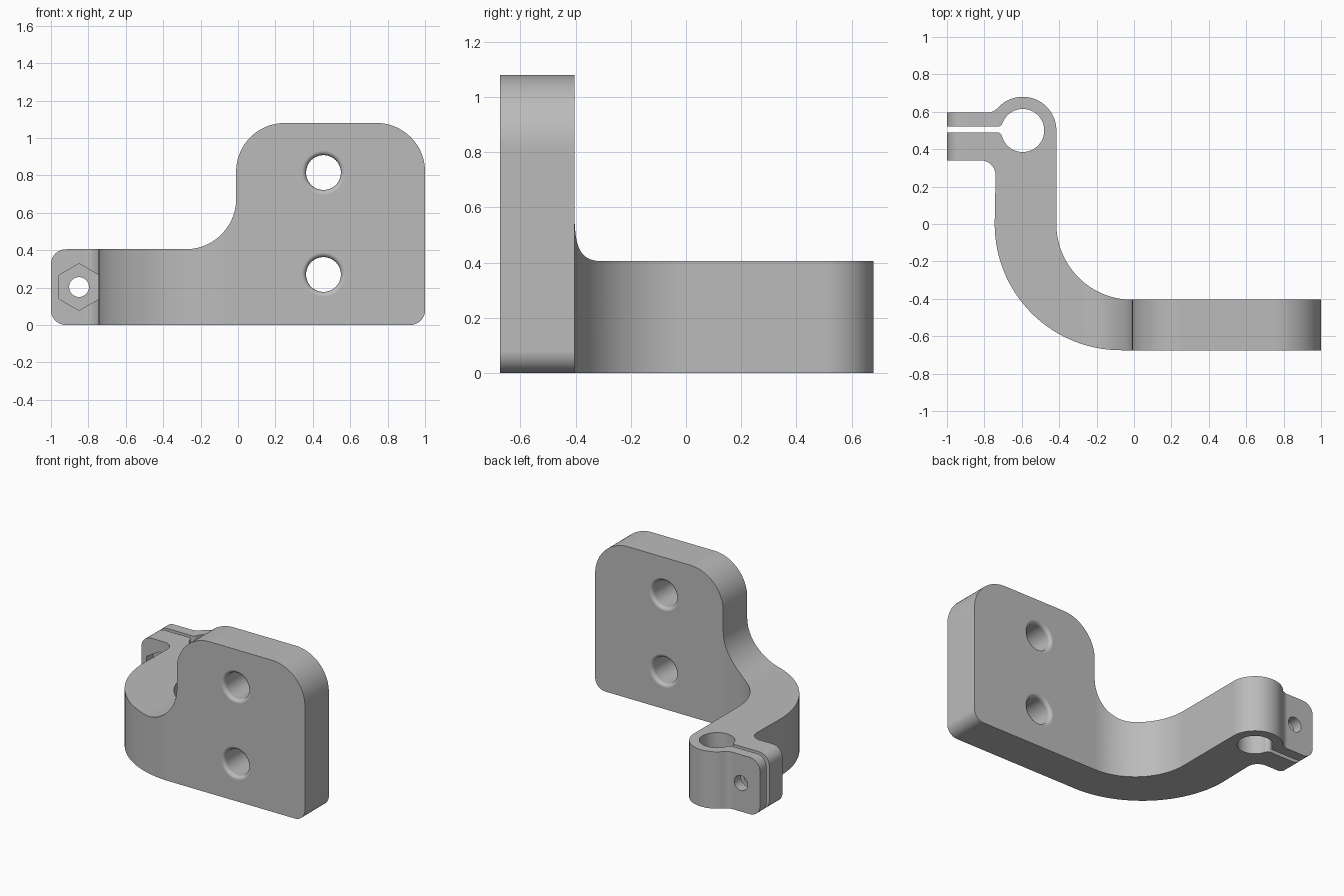
import bpy, bmesh
from math import sin, cos, pi, radians, atan2, degrees
from mathutils import Vector

cube = bpy.data.objects.get("Cube")
if cube:
    bpy.data.objects.remove(cube)

# One plain grey for the whole part
grey = bpy.data.materials.new("plain_grey")
grey.use_nodes = True
colour = (0.5, 0.5, 0.5, 1)
grey.diffuse_color = colour
grey.node_tree.nodes["Principled BSDF"].inputs["Base Color"].default_value = colour


def arc(cx, cy, r, a0, a1):
    """Points on an arc, angles in degrees."""
    n = max(6, int(abs(a1 - a0) / 3))
    return [(cx + r * cos(radians(a0 + (a1 - a0) * i / n)),
             cy + r * sin(radians(a0 + (a1 - a0) * i / n))) for i in range(n + 1)]


def prism(name, outline, place, start, end):
    """Extrude a 2D outline between two depths; place maps (u, v, depth) to a point."""
    bm = bmesh.new()
    face = bm.faces.new([bm.verts.new(place(u, v, start)) for u, v in outline])
    moved = bmesh.ops.extrude_face_region(bm, geom=[face])["geom"]
    step = Vector(place(0, 0, end)) - Vector(place(0, 0, start))
    bmesh.ops.translate(bm, vec=step, verts=[g for g in moved if isinstance(g, bmesh.types.BMVert)])
    bmesh.ops.recalc_face_normals(bm, faces=bm.faces)
    return finish(name, bm)


def finish(name, bm):
    mesh = bpy.data.meshes.new(name)
    bm.to_mesh(mesh)
    bm.free()
    mesh.materials.append(grey)
    obj = bpy.data.objects.new(name, mesh)
    bpy.context.collection.objects.link(obj)
    return obj


def combine(target, tool, operation):
    """Apply a boolean and drop the helper."""
    mod = target.modifiers.new("cut", 'BOOLEAN')
    mod.object, mod.operation, mod.solver = tool, operation, 'EXACT'
    bpy.context.view_layer.objects.active = target
    bpy.ops.object.modifier_apply(modifier=mod.name)
    bpy.data.objects.remove(tool)


def from_top(u, v, d):
    return (u, v, d)


def from_front(u, v, d):
    return (u, d, v)


# Plan outline: plate, curved arm, split clamp ring with its two tabs
ring_x, ring_y, ring_r, bore_r = -0.595, 0.5, 0.18, 0.115
weld_a = degrees(atan2(0.175, -0.192))     # ring meets the back tab
lip_back = degrees(atan2(0.05, -0.136))    # bore meets the slit
lip_front = degrees(atan2(-0.04, -0.139)) + 360
plan = [(1.1, -0.675), (1.1, -0.405)]
plan += arc(-0.01, 0, 0.405, 270, 180)
plan += arc(ring_x, ring_y, ring_r, 0, weld_a)
plan += arc(ring_x - 0.192, ring_y + 0.175, 0.08, weld_a - 180, -90)
plan += [(-1.1, 0.595), (-1.1, 0.52)]
plan += arc(ring_x - 0.136, 0.55, 0.03, -90, lip_back - 180)
plan += arc(ring_x, ring_y, bore_r, lip_back, lip_front - 360)[1:-1]
plan += arc(ring_x - 0.139, 0.46, 0.03, lip_front - 180, 90)
plan += [(-1.1, 0.49), (-1.1, 0.34)]
plan += arc(-0.82, 0.26, 0.08, 90, 0)
plan += arc(-0.07, 0, 0.675, 180, 270)
bracket = prism("clamp_bracket", plan, from_top, -0.1, 1.2)

# Front outline: tall rounded plate sweeping down to the low arm
front = arc(0.92, 0.08, 0.08, -90, 0)
front += arc(0.74, 0.82, 0.26, 0, 90)
front += arc(0.25, 0.82, 0.26, 90, 180)
front += arc(-0.28, 0.675, 0.27, 0, -90)
front += arc(-0.92, 0.325, 0.08, 90, 180)
front += arc(-0.92, 0.08, 0.08, 180, 270)
combine(bracket, prism("front_shape", front, from_front, -1, 1), 'INTERSECT')


def rounded_bore(name, x, z, r, y0, y1, f):
    """Spun cutter for a hole whose rims are rounded on both faces."""
    profile = [(0, y0 - 0.05), (r + f, y0 - 0.05)]
    profile += arc(r + f, y0 + f, f, 270, 180)
    profile += arc(r + f, y1 - f, f, 180, 90)
    profile += [(r + f, y1 + 0.05), (0, y1 + 0.05)]
    bm = bmesh.new()
    verts = [bm.verts.new((x + u, v, z)) for u, v in profile]
    edges = [bm.edges.new(pair) for pair in zip(verts, verts[1:])]
    bmesh.ops.spin(bm, geom=verts + edges, cent=(x, 0, z), axis=(0, 1, 0),
                   angle=2 * pi, steps=64, use_duplicate=False)
    bmesh.ops.remove_doubles(bm, verts=bm.verts, dist=0.0001)
    bmesh.ops.recalc_face_normals(bm, faces=bm.faces)
    return finish(name, bm)


# Two mounting holes in the plate
for z in (0.27, 0.815):
    combine(bracket, rounded_bore("mounting_hole", 0.457, z, 0.093, -0.675, -0.405, 0.025), 'DIFFERENCE')

# Clamp screw hole and the hexagonal nut pocket
screw = arc(-0.85, 0.203, 0.053, 0, 360)[:-1]
combine(bracket, prism("screw_hole", screw, from_front, 0.2, 0.8), 'DIFFERENCE')
nut = [(-0.85 + 0.125 * sin(i * pi / 3), 0.203 + 0.125 * cos(i * pi / 3)) for i in range(6)]
combine(bracket, prism("nut_pocket", nut, from_front, 0.2, 0.41), 'DIFFERENCE')

# Smooth curves, crisp edges
bpy.ops.object.select_all(action='DESELECT')
bracket.select_set(True)
bpy.context.view_layer.objects.active = bracket
bpy.ops.object.shade_smooth_by_angle(angle=radians(30))
weighted = bracket.modifiers.new("even_shading", 'WEIGHTED_NORMAL')
weighted.keep_sharp = True
